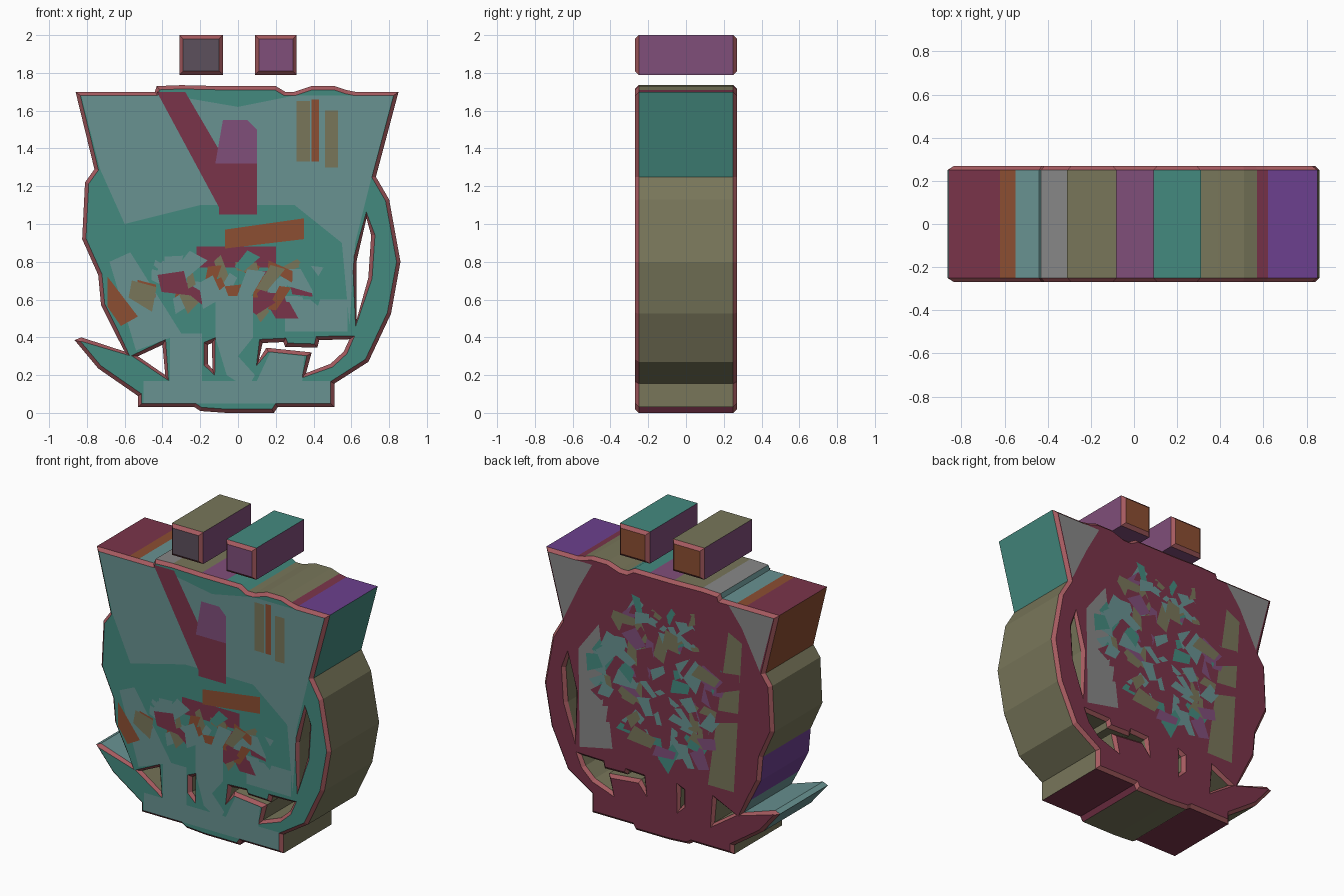
import bpy, bmesh, random, math
from mathutils import Vector
from mathutils.geometry import tessellate_polygon

if "Cube" in bpy.data.objects:
    bpy.data.objects.remove(bpy.data.objects["Cube"])

random.seed(4)
HALF, BEV = 0.27, 0.02


def lin(c):
    c /= 255
    return c / 12.92 if c < 0.04 else ((c + 0.055) / 1.055) ** 2.4


COLORS = dict(teal=(68, 138, 127), slate=(104, 146, 145), maroon=(122, 52, 74), plum=(128, 78, 122),
              pink=(165, 90, 95), olive=(120, 118, 90), orange=(140, 78, 50), purple=(108, 64, 142),
              grey=(135, 135, 135), dusk=(92, 80, 92))
NAMES = list(COLORS)
MATS = {}
for n, rgb in COLORS.items():
    MATS[n] = bpy.data.materials.new(n)
    MATS[n].diffuse_color = (*[lin(c) for c in rgb], 1)


def link(bm, name):
    me = bpy.data.meshes.new(name)
    bm.to_mesh(me)
    bm.free()
    for n in NAMES:
        me.materials.append(MATS[n])
    ob = bpy.data.objects.new(name, me)
    bpy.context.collection.objects.link(ob)
    return ob


def inset(pts, d):
    """Mitred inset of a counter-clockwise loop (negative d grows it)."""
    out = []
    for i, p in enumerate(pts):
        a = (p - pts[i - 1]).normalized()
        b = (pts[(i + 1) % len(pts)] - p).normalized()
        n = Vector((-a.y - b.y, a.x + b.x)).normalized()
        k = max(n.dot(Vector((-a.y, a.x))), 0.6)
        out.append(p + n * d / k)
    return out


def slab(name, loops, front, back, side):
    """Chamfered extrusion of an outline with holes, front facing -y."""
    bm = bmesh.new()
    caps = {-1: [], 1: []}
    flat = {}
    for li, loop in enumerate(loops):
        pts = [Vector(p) for p in loop]
        area = sum(pts[i - 1].cross(pts[i]) for i in range(len(pts)))
        if area < 0:
            pts.reverse()
        ins = inset(pts, BEV if li == 0 else -BEV)
        rings = [[bm.verts.new((p.x, y, p.y)) for p in src] for src, y in
                 ((ins, -HALF), (pts, BEV - HALF), (pts, HALF - BEV), (ins, HALF))]
        for r, s in zip(rings, rings[1:]):
            for i in range(len(pts)):
                f = bm.faces.new((r[i - 1], r[i], s[i], s[i - 1]))
                f.material_index = NAMES.index('pink')
                if r is rings[1]:
                    c = f.calc_center_median()
                    f.material_index = NAMES.index(side(c.x, c.z))
        caps[-1].append(rings[0])
        caps[1].append(rings[3])
    for sgn, mat in ((-1, front), (1, back)):
        verts = [v for ring in caps[sgn] for v in ring]
        tris = tessellate_polygon([[Vector((v.co.x, v.co.z, 0)) for v in r] for r in caps[sgn]])
        for t in tris:
            if len(set(t)) == 3:
                f = bm.faces.new([verts[i] for i in t])
                f.material_index = NAMES.index(mat)
    bmesh.ops.recalc_face_normals(bm, faces=bm.faces)
    return link(bm, name)


def body_side(x, z):
    if z > 1.66:                                   # top bands
        for lim, n in ((-.62, 'maroon'), (-.55, 'orange'), (-.43, 'slate'), (-.3, 'grey'), (-.09, 'olive'),
                       (.1, 'plum'), (.24, 'teal'), (.57, 'olive'), (.62, 'maroon')):
            if x < lim:
                return n
        return 'purple'
    if z > 1.26:
        return 'teal' if x > 0 else 'orange'
    if x < -.6:
        return 'slate' if .3 < z < .42 else 'purple' if .4 < z < .8 else 'olive'
    return 'maroon' if z < .05 and abs(x) > .15 else 'olive'


# Main silhouette and its openings (x, z)
outline = [(-.86, 1.7), (-.76, 1.29), (-.81, 1.22), (-.825, .92), (-.74, .73), (-.725, .57), (-.65, .42),
           (-.60, .325), (-.83, .40), (-.865, .385), (-.74, .235), (-.53, .09), (-.53, .03), (-.23, .03),
           (-.2, .01), (-.06, 0), (.19, 0), (.21, .03), (.51, .03), (.51, .155), (.69, .27), (.81, .525),
           (.86, .80), (.80, 1.13), (.73, 1.25), (.85, 1.7), (.62, 1.7), (.57, 1.71), (.51, 1.73), (.39, 1.73),
           (.30, 1.7), (.25, 1.7), (.2, 1.73), (.09, 1.73), (-.09, 1.73), (-.3, 1.735), (-.43, 1.73),
           (-.44, 1.7), (-.55, 1.7), (-.62, 1.7)]
holes = [
    [(.68, 1.03), (.705, .94), (.69, .715), (.627, .49), (.627, .80)],
    [(.11, .28), (.13, .37), (.24, .375), (.25, .35), (.42, .345), (.43, .385), (.59, .39), (.56, .325),
     (.49, .26), (.36, .21), (.39, .32), (.15, .345)],
    [(-.53, .30), (-.40, .36), (-.385, .20)],
    [(-.16, .36), (-.138, .37), (-.135, .23), (-.16, .26)],
]
slab('main_body', [outline] + holes, 'teal', 'maroon', body_side)

# Two floating blocks on top
for name, x0, x1, front in (('left_block', -.31, -.08, 'dusk'), ('right_block', .09, .31, 'plum')):
    slab(name, [[(x0, 1.79), (x1, 1.79), (x1, 2), (x0, 2)]], front, 'orange',
         lambda x, z: 'teal' if z > 1.98 and x > 0 else 'olive' if z > 1.98 else 'plum')


def patches(name, polys, sgn):
    """Paper-thin colour inlays on the front (-1) or back (1)."""
    bm = bmesh.new()
    for i, (mat, pts) in enumerate(polys):
        y = sgn * (HALF + .0004 + i * .00002)
        f = bm.faces.new([bm.verts.new((x, y, z)) for x, z in pts])
        f.normal_update()
        if f.normal.y * sgn < 0:
            f.normal_flip()
        f.material_index = NAMES.index(mat)
    return link(bm, name)


def rect(x0, x1, z0, z1):
    return [(x0, z0), (x1, z0), (x1, z1), (x0, z1)]


def shards(count, cx, cz, rx, rz, mats):
    out = []
    for _ in range(count):
        a, r = random.uniform(0, 2 * math.pi), math.sqrt(random.random())
        x, z = cx + rx * r * math.cos(a), cz + rz * r * math.sin(a)
        t, w, h = random.uniform(0, 3), random.uniform(.02, .07), random.uniform(.04, .1)
        c, s = math.cos(t), math.sin(t)
        out.append((random.choice(mats), [(x + u * w * c - v * h * s, z + u * w * s + v * h * c)
                                          for u, v in ((-1, -1), (1, -.7), (.8, 1), (-.6, .8))]))
    return out


# Front: big plates, then streaks and shards
front = [
    ('slate', [(-.83, 1.68), (-.73, 1.29), (-.6, 1.0), (-.2, 1.1), (.3, 1.1), (.55, .9), (.59, .46), (.62, .9),
               (.71, 1.26), (.82, 1.68), (.3, 1.68), (0, 1.62), (-.35, 1.68)]),
    ('slate', rect(-.5, .49, .05, .17)), ('slate', rect(-.36, -.19, .16, .42)),
    ('slate', [(.1, .17), (.34, .17), (.35, .3), (.17, .32)]),
    ('slate', [(-.68, .8), (-.57, .85), (-.3, .42), (-.54, .33)]),
    ('slate', rect(.25, .58, .43, .6)),
    ('maroon', [(-.43, 1.7), (-.28, 1.7), (.1, 1.05), (-.08, 1.05)]),
    ('plum', [(-.12, 1.32), (.1, 1.32), (.1, 1.5), (.05, 1.55), (-.08, 1.55)]),
    ('maroon', rect(-.1, .1, 1.05, 1.32)), ('maroon', rect(-.22, .2, .77, .88)),
    ('olive', rect(.31, .38, 1.33, 1.65)), ('orange', rect(.39, .43, 1.33, 1.66)),
    ('olive', rect(.46, .53, 1.3, 1.6)),
    ('orange', [(-.07, .97), (.35, 1.03), (.35, .92), (-.07, .87)]),
    ('orange', [(-.69, .72), (-.69, .56), (-.62, .46), (-.53, .51)]),
    ('maroon', [(.05, .75), (.18, .75), (.32, .5), (.2, .5)]),
] + shards(45, -.05, .68, .5, .14, ['maroon', 'slate', 'orange', 'teal', 'slate', 'olive']) + [
    ('slate', [(-.12, .62), (.08, .62), (.08, .4), (.0, .3), (.09, .2), (.05, .13), (-.06, .2), (-.12, .4)])]
patches('front_inlay', front, -1)

# Back: pale corners and plates with a mottled centre
back = [('grey', [(-.83, 1.68), (-.73, 1.3), (-.6, 1.55), (-.5, 1.68)]),
        ('grey', [(.82, 1.68), (.71, 1.27), (.6, 1.5), (.5, 1.68)]),
        ('grey', [(.59, .45), (.6, 1.1), (.45, 1.3), (.35, .5)]),
        ('olive', [(-.6, 1.45), (-.5, 1.5), (-.35, .45), (-.54, .45)])]
back += shards(150, -.02, 1.03, .5, .5, ['slate', 'slate', 'teal', 'maroon', 'maroon', 'olive', 'plum'])
patches('back_inlay', back, 1)

for m in bpy.data.materials:
    if m.users and not m.is_grease_pencil:
        m.use_nodes = True
        m.node_tree.nodes["Principled BSDF"].inputs["Base Color"].default_value = m.diffuse_color
